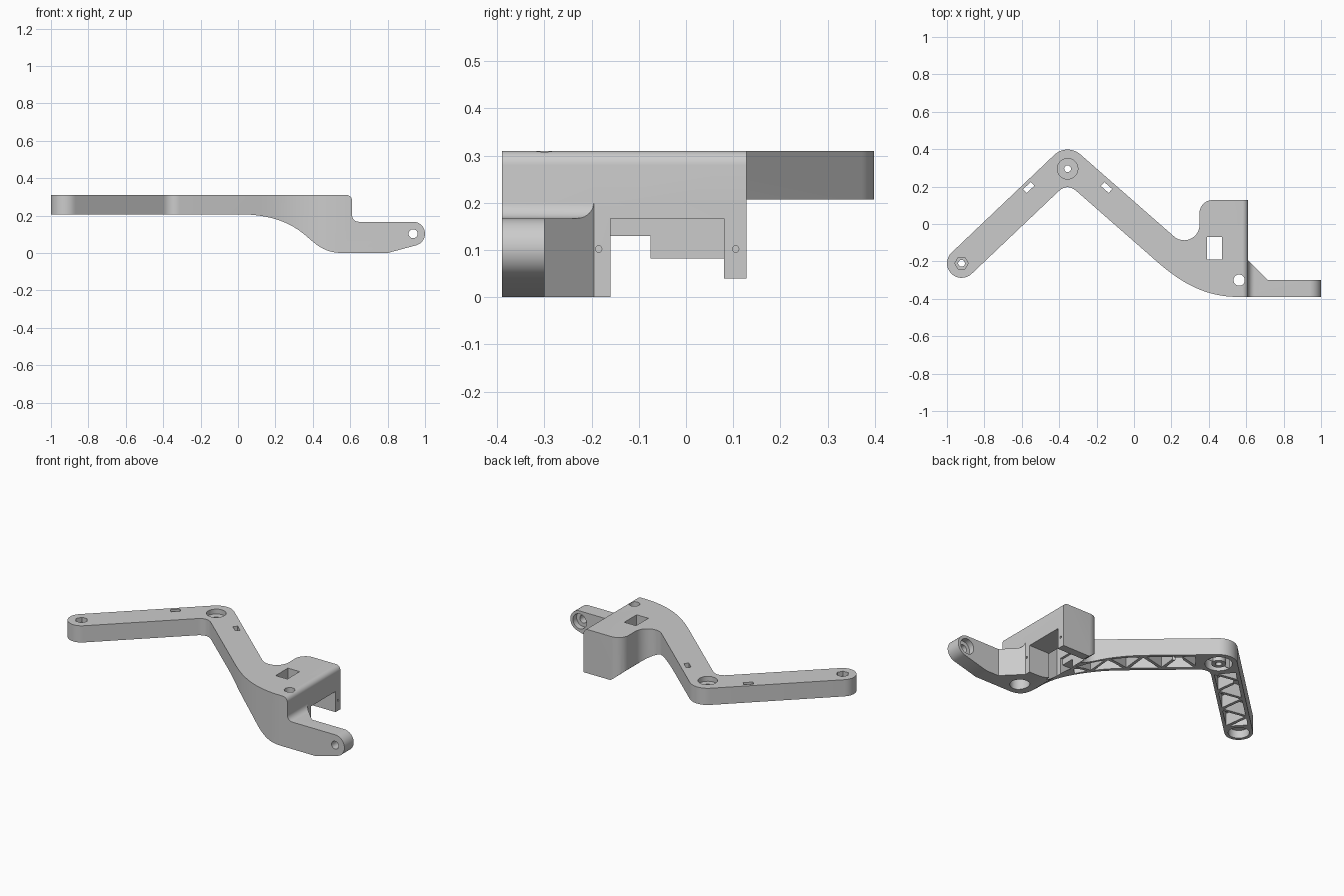
import bpy, bmesh, math
from mathutils import Vector, Matrix
from mathutils.geometry import interpolate_bezier

if "Cube" in bpy.data.objects:
    bpy.data.objects.remove(bpy.data.objects["Cube"])

grey = bpy.data.materials.new("plain_grey")
grey.use_nodes = True
grey.diffuse_color = (0.6, 0.6, 0.6, 1)
grey.node_tree.nodes["Principled BSDF"].inputs["Base Color"].default_value = (0.6, 0.6, 0.6, 1)


def arc(cx, cy, r, a0, a1, n=16):
    angles = [math.radians(a0 + (a1 - a0) * i / n) for i in range(n + 1)]
    return [(cx + r * math.cos(a), cy + r * math.sin(a)) for a in angles]


def bezier(a, b, c, d, n=16):
    pts = interpolate_bezier(*[Vector((*p, 0)) for p in (a, b, c, d)], n)
    return [(p.x, p.y) for p in pts]


def prism(name, pts, lo, hi, axis="Z"):
    """Extrude a flat outline along z, or an x-z outline along y."""
    bm = bmesh.new()
    place = (lambda p, h: (p[0], p[1], h)) if axis == "Z" else (lambda p, h: (p[0], h, p[1]))
    face = bm.faces.new([bm.verts.new(place(p, lo)) for p in pts])
    top = bmesh.ops.extrude_face_region(bm, geom=[face])["geom"]
    shift = Vector((0, 0, hi - lo)) if axis == "Z" else Vector((0, hi - lo, 0))
    bmesh.ops.translate(bm, vec=shift, verts=[v for v in top if isinstance(v, bmesh.types.BMVert)])
    bmesh.ops.recalc_face_normals(bm, faces=bm.faces)
    mesh = bpy.data.meshes.new(name)
    bm.to_mesh(mesh)
    bm.free()
    mesh.materials.append(grey)
    obj = bpy.data.objects.new(name, mesh)
    bpy.context.collection.objects.link(obj)
    return obj


cutters = []


def cut(pts, lo, hi, axis="Z"):
    cutters.append(prism("cutter", pts, lo, hi, axis))


def cut_box(x0, x1, y0, y1, z0, z1):
    cut([(x0, y0), (x1, y0), (x1, y1), (x0, y1)], z0, z1)


def cut_round(c, r, lo, hi, sides=32, axis="Z"):
    cut(arc(c[0], c[1], r, 0, 360 - 360 / sides, sides - 1), lo, hi, axis)


# Plan outline: bent arm, mounting block, gusset and tab
END, ELBOW = (-0.922, -0.21), (-0.355, 0.295)
plan = arc(*END, 0.078, 133, 313)
plan += bezier((-0.4, 0.178), (-0.37, 0.203), (-0.34, 0.203), (-0.31, 0.178), 10)
plan += bezier((0.11, -0.19), (0.25, -0.315), (0.38, -0.39), (0.56, -0.39), 24)
plan += [(1.1, -0.39), (1.1, -0.3), (0.715, -0.3), (0.61, -0.195), (0.61, 0.128)]
plan += arc(0.42, 0.058, 0.07, 90, 180, 10)
plan += arc(0.268, -0.005, 0.082, 0, -131.5, 18)
plan += arc(*ELBOW, 0.103, 48.5, 133, 14)
body = prism("bracket_arm", plan, -0.05, 0.35)

# Side profile: raised arm sweeping down to the low rounded tab
side = [(-1.1, 0.207)]
side += bezier((0, 0.207), (0.17, 0.207), (0.27, 0.165), (0.345, 0.107), 16)
side += bezier((0.345, 0.107), (0.41, 0.055), (0.45, 0), (0.56, 0), 16)[1:]
side += [(0.8, 0)] + arc(0.936, 0.103, 0.064, -75, 90, 20)
side += arc(0.645, 0.202, 0.035, 270, 180, 8) + arc(0.58, 0.28, 0.03, 0, 90, 8)
side += [(-1.1, 0.31)]
profile = prism("profile_helper", side, -0.6, 0.6, "Y")

# Mounting block: raised underside, open bay, side window and top opening
cut_box(0.3, 0.7, -0.16, 0.2, -0.1, 0.04)
cut_box(0.375, 0.7, -0.16, 0.08, -0.11, 0.167)
cut_box(0.29, 0.7, -0.16, -0.075, -0.12, 0.13)
cut_box(0.39, 0.47, -0.19, -0.07, -0.13, 0.4)

# Block bores and small screw holes in the bay's front faces
cut_round((0.562, -0.3), 0.03, -0.2, 0.4)
cut_round((0.562, -0.3), 0.055, -0.14, 0.15)
for y in (-0.185, 0.105):
    hole = prism("cutter", arc(0, 0, 0.007, 0, 330, 11), 0, 0.1)
    hole.data.transform(Matrix.Translation((0.54, y, 0.102)) @ Matrix.Rotation(math.pi / 2, 4, "Y"))
    cutters.append(hole)

# Tab pivot with a recess on its back
cut_round((0.936, 0.103), 0.024, -0.5, -0.2, axis="Y")
cut_round((0.936, 0.103), 0.046, -0.335, -0.21, axis="Y")

# Arm end: hexagonal socket above, round recess below
cut_round(END, 0.018, 0.1, 0.4)
cut_round(END, 0.036, 0.28, 0.41, sides=6)
cut_round(END, 0.058, 0.11, 0.255)

# Elbow: counterbore above, ring-shaped recess around a boss below
cut_round(ELBOW, 0.018, 0.12, 0.42)
cut_round(ELBOW, 0.055, 0.28, 0.43)
for half in (0, 180):
    cut(arc(*ELBOW, 0.075, half + 1, half + 179) + arc(*ELBOW, 0.04, half + 179, half + 1), 0.13, 0.262)


def truss(start, finish, s0, s1, cells, slot):
    """Cut alternating triangular pockets, leaving diagonal ribs."""
    start, finish = Vector(start), Vector(finish)
    along = (finish - start).normalized()
    across = Vector((-along.y, along.x))
    step, half = (s1 - s0) / cells, 0.068
    for i in range(-1, cells):
        sign = 1 if i % 2 else -1
        spots = [(max(i, 0), sign), (min(i + 2, cells), sign), (i + 1, -sign)]
        a, b, c = [start + along * (s0 + k * step) + across * half * t for k, t in spots]
        la, lb, lc = (b - c).length, (c - a).length, (a - b).length
        centre = (a * la + b * lb + c * lc) / (la + lb + lc)
        area = abs((b - a).cross(c - a)) / 2
        shrink = 1 - 0.009 / (2 * area / (la + lb + lc))
        cut([tuple(centre + (p - centre) * shrink) for p in (a, b, c)], -0.05, 0.282)
    # Strap slot through the top
    mid = Vector(slot)
    cut([tuple(mid + along * 0.028 * u + across * 0.014 * v)
         for u, v in ((-1, -1), (1, -1), (1, 1), (-1, 1))], 0.1, 0.44)


truss(END, (-0.355, 0.326), 0.07, 0.66, 6, (-0.563, 0.195))
truss((-0.355, 0.33), (0.28, -0.232), 0.14, 0.82, 7, (-0.147, 0.195))

# Combine the shapes and keep only the finished solid
for i, helper in enumerate([profile] + cutters):
    helper.hide_render = True
    mod = body.modifiers.new("shape", "BOOLEAN")
    mod.operation = "DIFFERENCE" if i else "INTERSECT"
    mod.solver = "EXACT"
    mod.object = helper
bpy.context.view_layer.update()
result = bpy.data.meshes.new_from_object(body.evaluated_get(bpy.context.evaluated_depsgraph_get()))
body.modifiers.clear()
body.data = result
for helper in [profile] + cutters:
    bpy.data.objects.remove(helper)

bpy.ops.object.select_all(action="DESELECT")
body.select_set(True)
bpy.context.view_layer.objects.active = body
bpy.ops.object.shade_smooth_by_angle(angle=math.radians(30))
